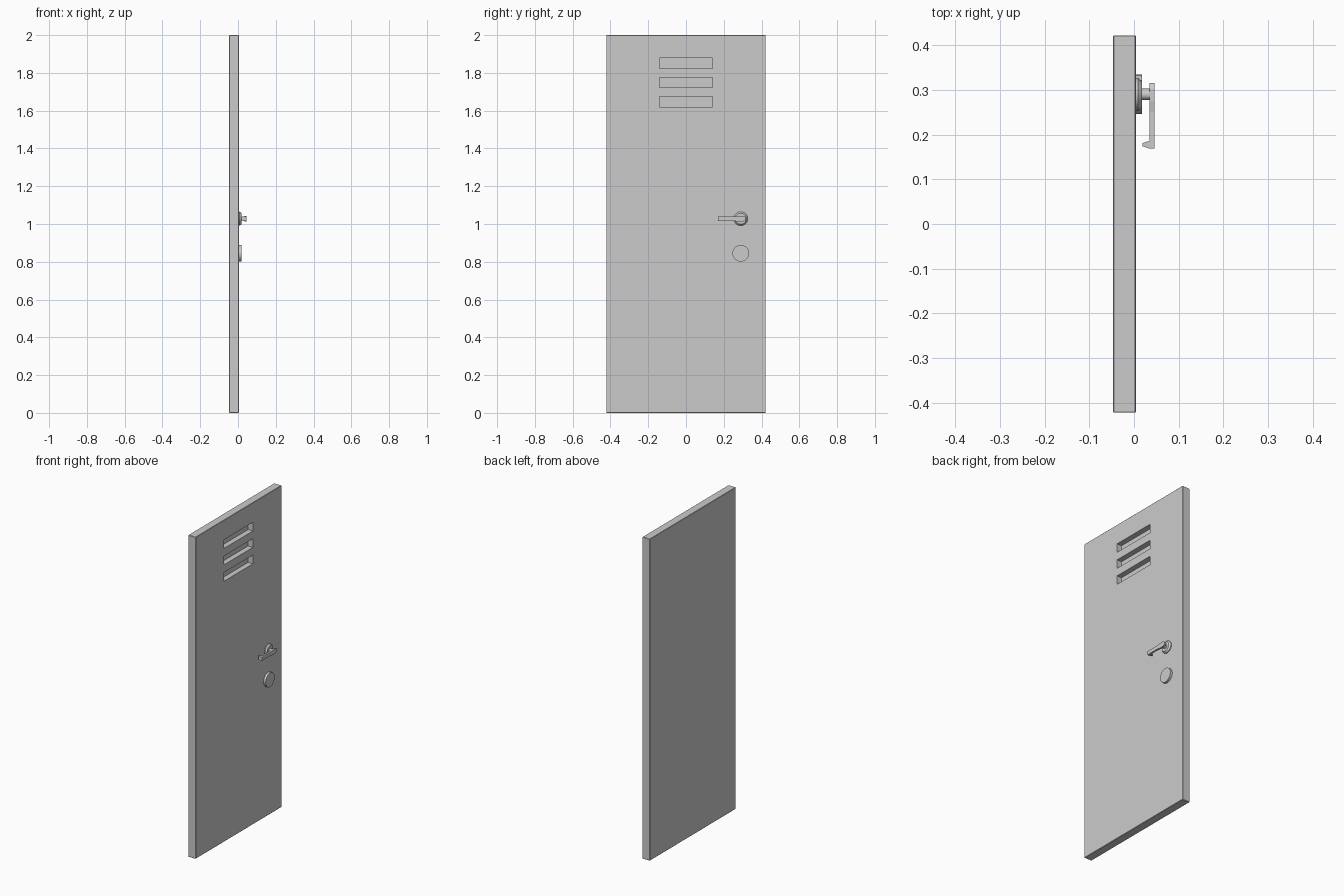
import bpy, bmesh, math

if "Cube" in bpy.data.objects:
    bpy.data.objects.remove(bpy.data.objects["Cube"])

FRONT = 0.004          # x of the door's handle side
BACK = -0.047
HANDLE_Y, HANDLE_Z = 0.29, 1.028


def finish(name, bm):
    bmesh.ops.recalc_face_normals(bm, faces=bm.faces[:])
    me = bpy.data.meshes.new(name)
    bm.to_mesh(me)
    bm.free()
    ob = bpy.data.objects.new(name, me)
    bpy.context.collection.objects.link(ob)
    return ob


def box(name, lo, hi):
    bm = bmesh.new()
    bmesh.ops.create_cube(bm, size=1)
    for v in bm.verts:
        v.co = [(a + b) / 2 + c * (b - a) for a, b, c in zip(lo, hi, v.co)]
    return finish(name, bm)


def turned(name, y, z, profile, sides=32):
    """Closed solid turned around the x axis from (x, radius) pairs."""
    bm = bmesh.new()
    rings = [[bm.verts.new((x, y + r * math.cos(2 * math.pi * i / sides),
                            z + r * math.sin(2 * math.pi * i / sides)))
              for i in range(sides)] for x, r in profile]
    for a, b in zip(rings, rings[1:]):
        for i in range(sides):
            j = (i + 1) % sides
            bm.faces.new((a[i], a[j], b[j], b[i]))
    bm.faces.new(rings[0])
    bm.faces.new(rings[-1])
    ob = finish(name, bm)
    bpy.ops.object.select_all(action='DESELECT')
    ob.select_set(True)
    bpy.context.view_layer.objects.active = ob
    bpy.ops.object.shade_smooth_by_angle(angle=math.radians(30))
    return ob


# Door slab with a fine edge bevel
door = box("door_panel", (BACK, -0.422, 0), (FRONT, 0.422, 2))
bevel = door.modifiers.new("edge", 'BEVEL')
bevel.width = 0.002
bevel.segments = 1

# Three blind vent slots
for n, z in enumerate((1.647, 1.749, 1.851)):
    cutter = box(f"vent_cutter_{n}", (FRONT - 0.033, -0.141, z - 0.027),
                 (FRONT + 0.02, 0.141, z + 0.027))
    cutter.hide_render = True
    cutter.hide_viewport = True
    cutter.display_type = 'WIRE'
    cut = door.modifiers.new(f"vent_{n}", 'BOOLEAN')
    cut.operation = 'DIFFERENCE'
    cut.solver = 'EXACT'
    cut.object = cutter

# Lock disc, handle rosette and spindle
turned("lock_disc", HANDLE_Y, 0.845, [(FRONT - 0.003, 0.044), (0.018, 0.044)])
turned("handle_rosette", HANDLE_Y, HANDLE_Z,
       [(FRONT - 0.003, 0.037), (0.009, 0.037), (0.018, 0.029)])
turned("handle_spindle", HANDLE_Y, HANDLE_Z, [(0.015, 0.013), (0.037, 0.013)], 24)

# Lever: plan outline (x, y, half height) with the tip hooked to the door
outline = [(0.035, 0.315, 0.009), (0.035, 0.302, 0.015), (0.035, 0.274, 0.015),
           (0.035, 0.250, 0.011), (0.035, 0.186, 0.011), (0.019, 0.181, 0.011),
           (0.019, 0.174, 0.011), (0.034, 0.169, 0.011), (0.046, 0.169, 0.011),
           (0.046, 0.250, 0.011), (0.046, 0.274, 0.015), (0.046, 0.302, 0.015),
           (0.046, 0.315, 0.009)]
bm = bmesh.new()
low, high = ([bm.verts.new((x, y, HANDLE_Z + s * h)) for x, y, h in outline]
             for s in (-1, 1))
for i in range(len(outline)):
    j = (i + 1) % len(outline)
    bm.faces.new((low[i], low[j], high[j], high[i]))
# caps are built as strips so the stepped height stays clean
for ring in (low, high):
    for a, b in ((0, 12), (1, 11), (2, 10)):
        bm.faces.new((ring[a], ring[a + 1], ring[b - 1], ring[b]))
    bm.faces.new((ring[3], ring[4], ring[8], ring[9]))
    bm.faces.new(ring[4:9])
finish("handle_lever", bm)
